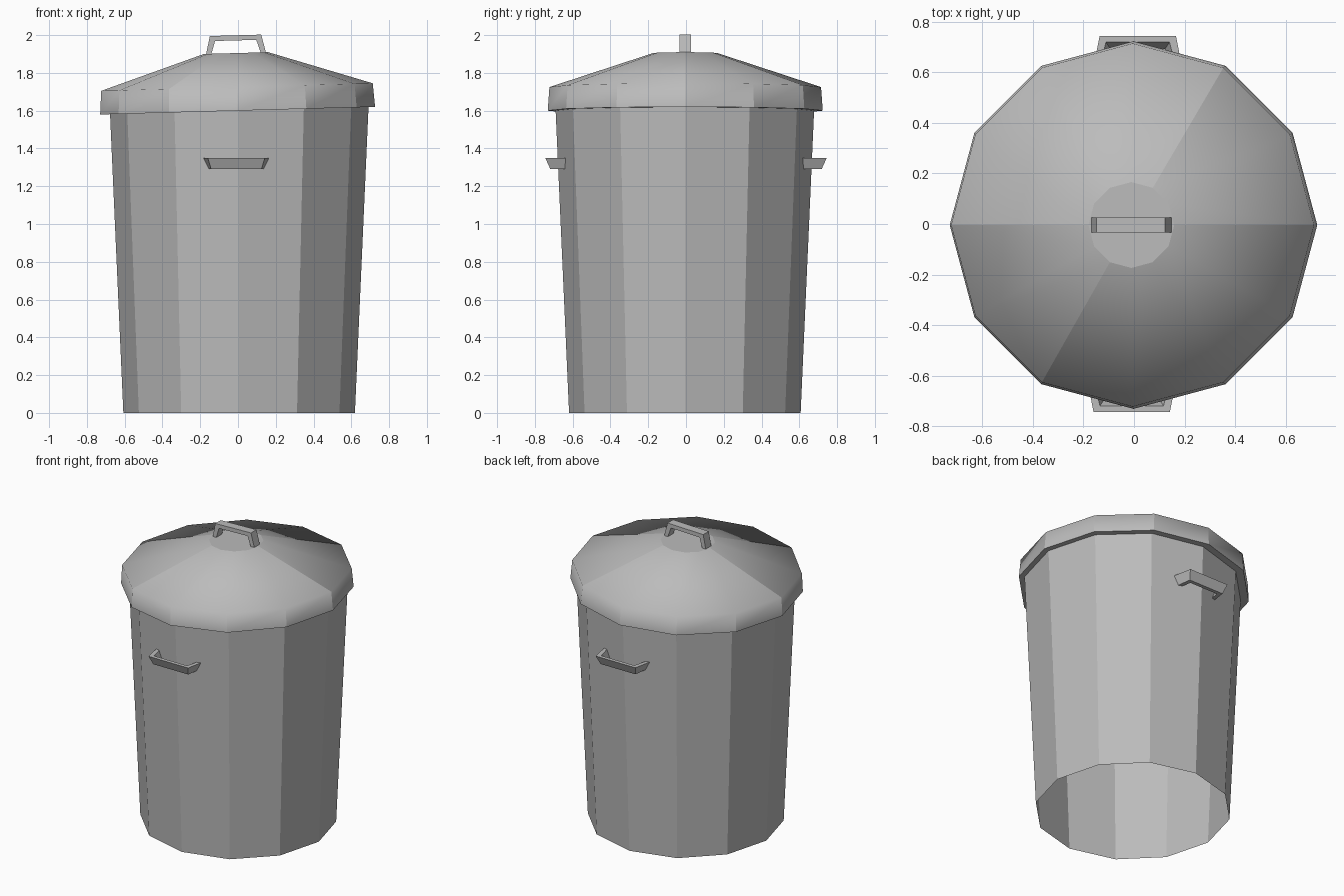
import bpy
import bmesh
from math import radians, cos, sin, pi
from mathutils import Matrix

SIDES = 12

cube = bpy.data.objects.get("Cube")
if cube:
    bpy.data.objects.remove(cube, do_unlink=True)

grey = bpy.data.materials.new("galvanised_grey")
grey.use_nodes = True
GREY = (0.5, 0.5, 0.5, 1)
grey.diffuse_color = GREY
shader = next(n for n in grey.node_tree.nodes if n.type == "BSDF_PRINCIPLED")
shader.inputs["Base Color"].default_value = GREY
shader.inputs["Roughness"].default_value = 0.6


def finish(bm, name, matrix):
    mesh = bpy.data.meshes.new(name)
    bm.to_mesh(mesh)
    bm.free()
    mesh.materials.append(grey)
    obj = bpy.data.objects.new(name, mesh)
    bpy.context.collection.objects.link(obj)
    obj.matrix_world = matrix
    return obj


def rings(bm, profile):
    """Stack twelve-sided rings from (radius, height) pairs and skin them."""
    loops = []
    for r, z in profile:
        angles = [2 * pi * i / SIDES for i in range(SIDES)]
        loops.append([bm.verts.new((r * cos(a), r * sin(a), z)) for a in angles])
    for low, high in zip(loops, loops[1:]):
        for i in range(SIDES):
            j = (i + 1) % SIDES
            bm.faces.new((low[i], low[j], high[j], high[i]))
    return loops


def u_outline(base, bar, depth, thick):
    """Outline of a splayed U-shaped grip, legs starting at v = 0."""
    right = [(base, 0), (bar, depth), (bar - thick, depth - thick), (base - thick, 0)]
    left = [(-u, v) for u, v in right]
    return [right[0], right[1], left[1], left[0], left[3], left[2], right[2], right[3]]


def handle(name, bottom, top, height, matrix):
    bm = bmesh.new()
    lo = [bm.verts.new((u, v, -height / 2)) for u, v in u_outline(*bottom)]
    hi = [bm.verts.new((u, v, height / 2)) for u, v in u_outline(*top)]
    bm.faces.new(lo)
    bm.faces.new(hi)
    for i in range(len(lo)):
        j = (i + 1) % len(lo)
        bm.faces.new((lo[i], lo[j], hi[j], hi[i]))
    bmesh.ops.recalc_face_normals(bm, faces=bm.faces)
    return finish(bm, name, matrix)


# Tapered bin wall, open at the bottom
bm = bmesh.new()
rings(bm, [(0.613, 0), (0.686, 1.64)])
finish(bm, "bin_body", Matrix.Translation((0.006, -0.006, 0)))

# Lid with an upright brim, sitting slightly crooked
lid_place = Matrix.Translation((-0.002, -0.004, 1.6)) @ Matrix.Rotation(radians(-1.6), 4, "Y")
bm = bmesh.new()
brim, rim, crown = rings(bm, [(0.728, 0), (0.719, 0.125), (0.17, 0.305)])
for f in bm.faces:
    f.smooth = True
caps = [bm.faces.new(crown), bm.faces.new(brim[::-1])]
for cap in caps:
    for e in cap.edges:
        e.smooth = False
for i in range(SIDES):
    bm.edges.get((brim[i], rim[i])).smooth = False
    if i % 6 in (0, 2):  # creases across the sloping top
        bm.edges.get((rim[i], crown[i])).smooth = False
bmesh.ops.recalc_face_normals(bm, faces=bm.faces)
finish(bm, "lid", lid_place)

# Lid grip
grip = (0.16, 0.136, 0.102, 0.027)
handle("lid_handle", grip, grip, 0.06,
       lid_place @ Matrix.Translation((0, 0, 0.297)) @ Matrix.Rotation(pi / 2, 4, "X"))

# Carrying handles on the front and back, narrower underneath
for name, turn in (("back_handle", 0), ("front_handle", pi)):
    handle(name, (0.147, 0.133, 0.1, 0.025), (0.176, 0.151, 0.127, 0.025), 0.06,
           Matrix.Translation((0.003, 0, 1.32)) @ Matrix.Rotation(turn, 4, "Z")
           @ Matrix.Translation((0.012, 0.618, 0)))
